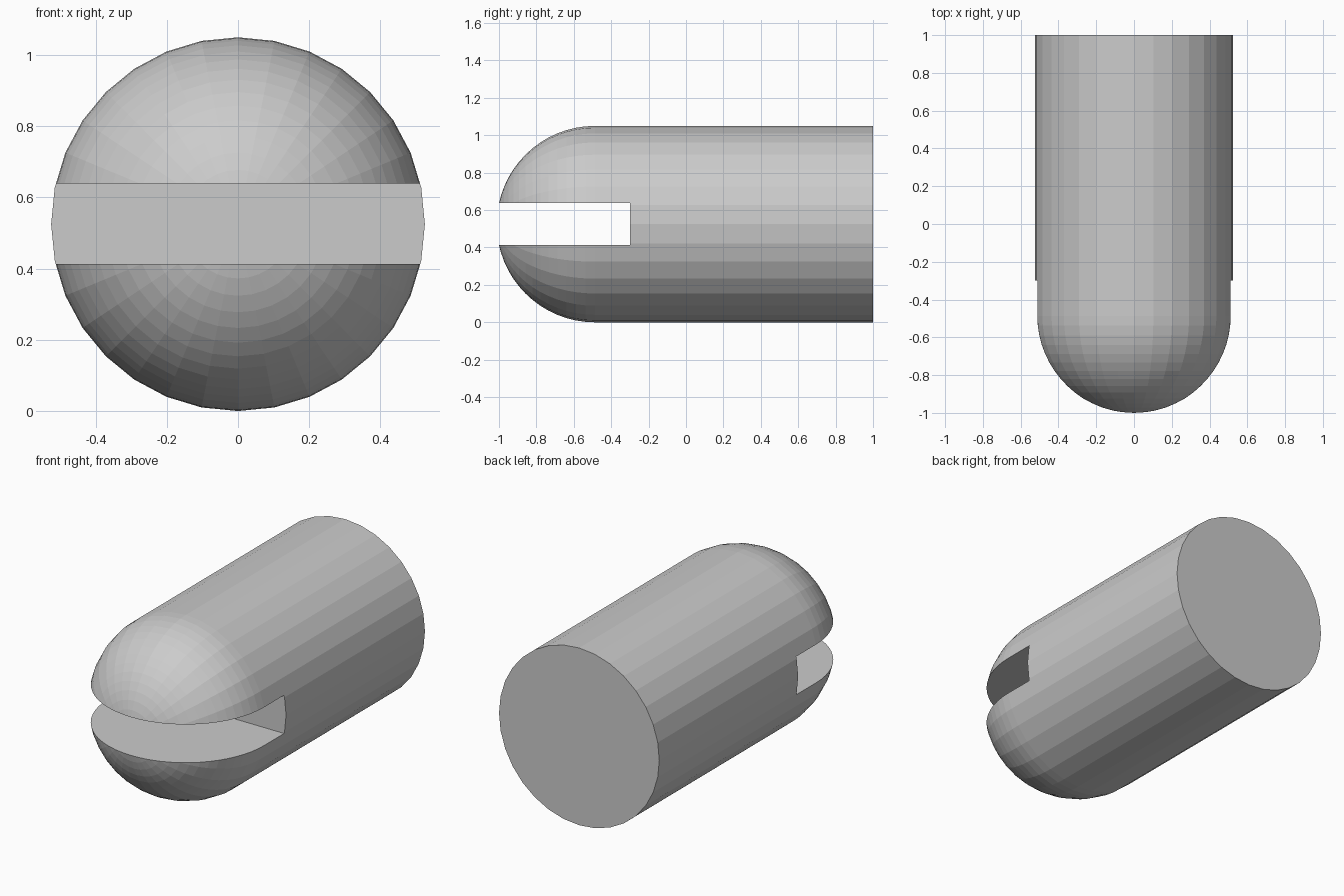
import bpy, bmesh, math
from mathutils import Vector

cube = bpy.data.objects.get("Cube")
if cube:
    bpy.data.objects.remove(cube, do_unlink=True)

RADIUS = 0.525
SIDES = 32
CAP_STEPS = 16
DOME_Y = -0.487          # where the tube meets the dome
SLOT_HALF = 0.113
SLOT_END = -0.3

grey = bpy.data.materials.new("light_grey")
grey.use_nodes = True
colour = (0.6, 0.6, 0.6, 1)
grey.diffuse_color = colour
grey.node_tree.nodes["Principled BSDF"].inputs["Base Color"].default_value = colour


def finish(bm, name):
    bmesh.ops.recalc_face_normals(bm, faces=bm.faces)
    mesh = bpy.data.meshes.new(name)
    bm.to_mesh(mesh)
    bm.free()
    mesh.materials.append(grey)
    obj = bpy.data.objects.new(name, mesh)
    bpy.context.collection.objects.link(obj)
    return obj


# Round-nosed rod: profile of dome, side and flat end, spun about its axis
bm = bmesh.new()
profile = []
for i in range(CAP_STEPS + 1):
    a = math.pi / 2 * i / CAP_STEPS
    profile.append((0, DOME_Y - RADIUS * math.cos(a), RADIUS + RADIUS * math.sin(a)))
profile.append((0, 1, 2 * RADIUS))
verts = [bm.verts.new(p) for p in profile]
edges = [bm.edges.new(pair) for pair in zip(verts, verts[1:])]
bmesh.ops.spin(bm, geom=verts + edges, cent=Vector((0, 0, RADIUS)), axis=Vector((0, 1, 0)),
               angle=2 * math.pi, steps=SIDES)
bmesh.ops.remove_doubles(bm, verts=bm.verts, dist=0.0001)
rim = [e for e in bm.edges if e.is_boundary]
bmesh.ops.contextual_create(bm, geom=rim)
rod = finish(bm, "slotted_rod")

# Box that cuts the slot across the nose
bm = bmesh.new()
bmesh.ops.create_cube(bm, size=1)
bmesh.ops.scale(bm, vec=(2, 1, 2 * SLOT_HALF), verts=bm.verts)
bmesh.ops.translate(bm, vec=(0, SLOT_END - 0.5, RADIUS + 0.001), verts=bm.verts)
cutter = finish(bm, "slot_cutter")

cut = rod.modifiers.new("slot", 'BOOLEAN')
cut.operation = 'DIFFERENCE'
cut.solver = 'EXACT'
cut.object = cutter

# Apply the cut, then discard the cutter
bpy.context.view_layer.update()
result = bpy.data.meshes.new_from_object(rod.evaluated_get(bpy.context.evaluated_depsgraph_get()))
rod.modifiers.clear()
rod.data = result
bpy.data.objects.remove(cutter, do_unlink=True)
